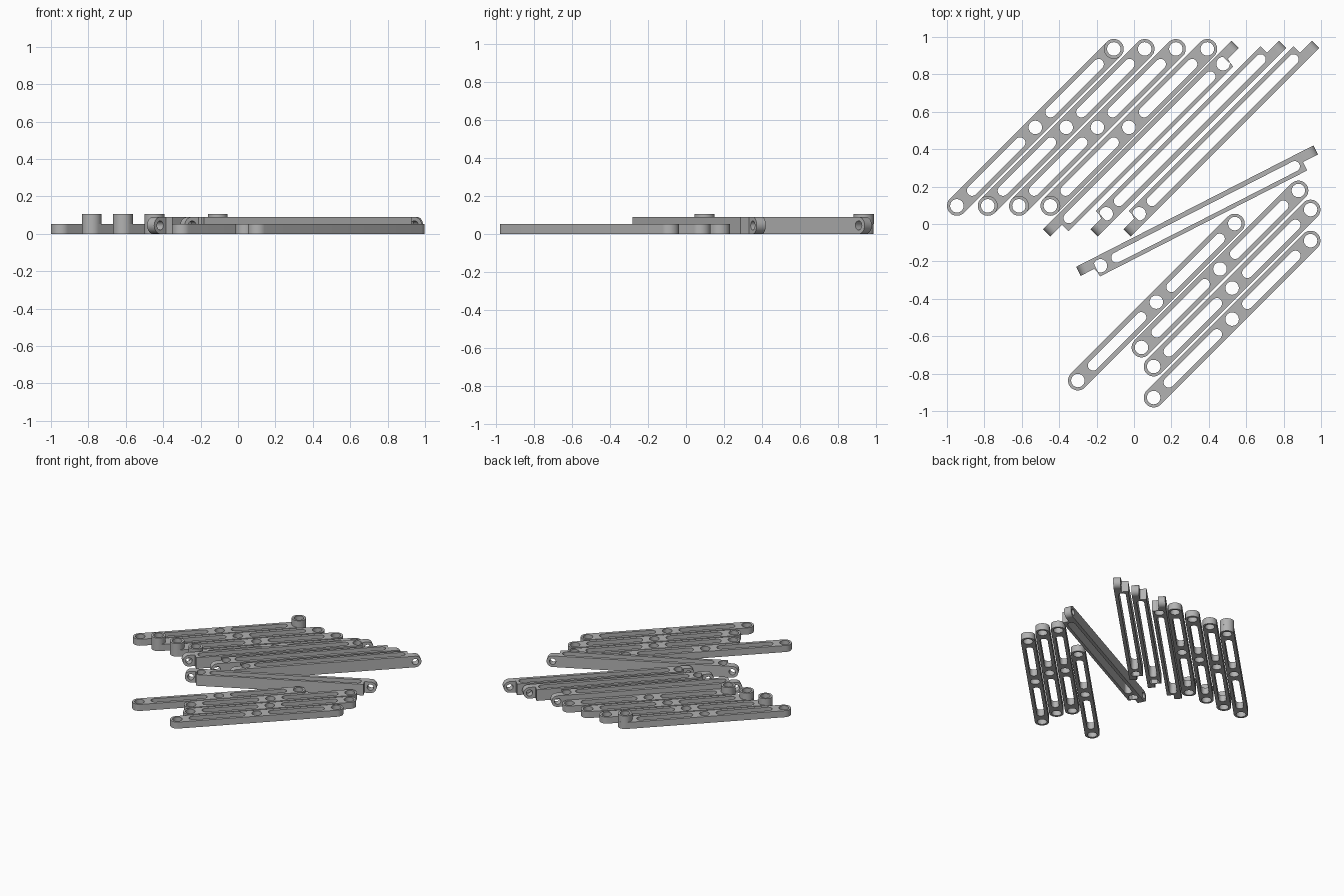
import bpy, math
from mathutils import Matrix

if "Cube" in bpy.data.objects:
    bpy.data.objects.remove(bpy.data.objects["Cube"])

grey = bpy.data.materials.new("steel_grey")
grey.diffuse_color = (0.45, 0.45, 0.45, 1)
grey.use_nodes = True
grey.node_tree.nodes["Principled BSDF"].inputs["Base Color"].default_value = grey.diffuse_color


def arc(cx, cy, r, a0, a1, n):
    """Points on an arc, angles in degrees, both ends included."""
    return [(cx + r * math.cos(math.radians(a0 + (a1 - a0) * i / n)),
             cy + r * math.sin(math.radians(a0 + (a1 - a0) * i / n))) for i in range(n + 1)]


def circle(cx, cy, r, n=32):
    return arc(cx, cy, r, 0, 360, n)[:-1]


def capsule(s0, s1, r, y=0.0, n=14):
    """Stadium outline whose arc centres are s0 and s1."""
    return arc(s1, y, r, -90, 90, n) + arc(s0, y, r, 90, 270, n)


def plate(name, loops, z0, z1, matrix):
    """Outline with holes, extruded from z0 to z1 in the given frame."""
    cu = bpy.data.curves.new(name, 'CURVE')
    cu.dimensions = '2D'
    cu.fill_mode = 'BOTH'
    cu.extrude = (z1 - z0) / 2
    for pts in loops:
        sp = cu.splines.new('POLY')
        sp.points.add(len(pts) - 1)
        for p, (x, y) in zip(sp.points, pts):
            p.co = (x, y, 0, 1)
        sp.use_cyclic_u = True
    ob = bpy.data.objects.new(name, cu)
    bpy.context.collection.objects.link(ob)
    ob.matrix_world = matrix @ Matrix.Translation((0, 0, (z0 + z1) / 2))
    bpy.ops.object.select_all(action='DESELECT')
    ob.select_set(True)
    bpy.context.view_layer.objects.active = ob
    bpy.ops.object.convert(target='MESH')
    ob = bpy.context.object
    ob.data.materials.clear()
    ob.data.materials.append(grey)
    bpy.ops.object.shade_smooth_by_angle(angle=math.radians(30))
    return ob


def frame(x, y, deg):
    return Matrix.Translation((x, y, 0)) @ Matrix.Rotation(math.radians(deg), 4, 'Z')


# Flat links: three pivot holes, two slots, optional raised collar at one end
R, HOLE, SLOT = 0.053, 0.036, 0.028
L = 0.839 * math.sqrt(2)


def link(x, y, collar=None):
    m = frame(x, y, 45)
    loops = [capsule(0, L, R)]
    loops += [circle(s, 0, HOLE) for s in (0, L / 2, L)]
    loops += [capsule(0.115, L / 2 - 0.115, SLOT), capsule(L / 2 + 0.115, L - 0.115, SLOT)]
    plate("flat_link", loops, 0, 0.053, m)
    if collar is not None:
        plate("pivot_collar", [circle(collar, 0, R), circle(collar, 0, HOLE)], 0.053, 0.106, m)


link(-0.947, 0.097, collar=L)
for x in (-0.782, -0.615, -0.447):
    link(x, 0.097, collar=0)
for x, y in ((-0.30, -0.837), (0.04, -0.66), (0.105, -0.762), (0.105, -0.928)):
    link(x, y)

# Tall slotted beams with a rounded cross-drilled lug at each end
BL, H = 1.425, 0.09


def beam(x, y, deg, side, flip=False):
    """Starts at the lug tip; side is the lateral direction of the slotted body."""
    m = frame(x, y, deg)
    at = (lambda s: BL - s) if flip else (lambda s: s)
    y0, y1 = sorted((-0.027 * side, 0.077 * side))
    mid = 0.027 * side
    body = [(0.09, y0), (BL - 0.09, y0), (BL - 0.09, y1), (0.09, y1)]
    a, b = sorted((at(0.215), at(BL - 0.14)))
    plate("beam_body", [body, circle(at(0.118), mid, HOLE), capsule(a, b, SLOT, mid)], 0, H, m)
    # lug profile lies in the vertical plane along the beam
    upright = Matrix.Rotation(math.radians(90), 4, 'X')
    r = H / 2
    left = arc(r, r, r, 90, 270, 18) + [(0.09, 0), (0.09, H)]
    for pts, c in ((left, r), ([(BL - s, z) for s, z in left], BL - r)):
        plate("beam_lug", [pts, circle(c, r, 0.024, 24)], -0.027, 0.027, m @ upright)


beam(-0.467, -0.048, 45, -1, flip=True)
beam(-0.213, -0.048, 45, 1)
beam(-0.037, -0.048, 45, 1)
beam(-0.297, -0.253, 27.1, -1)
